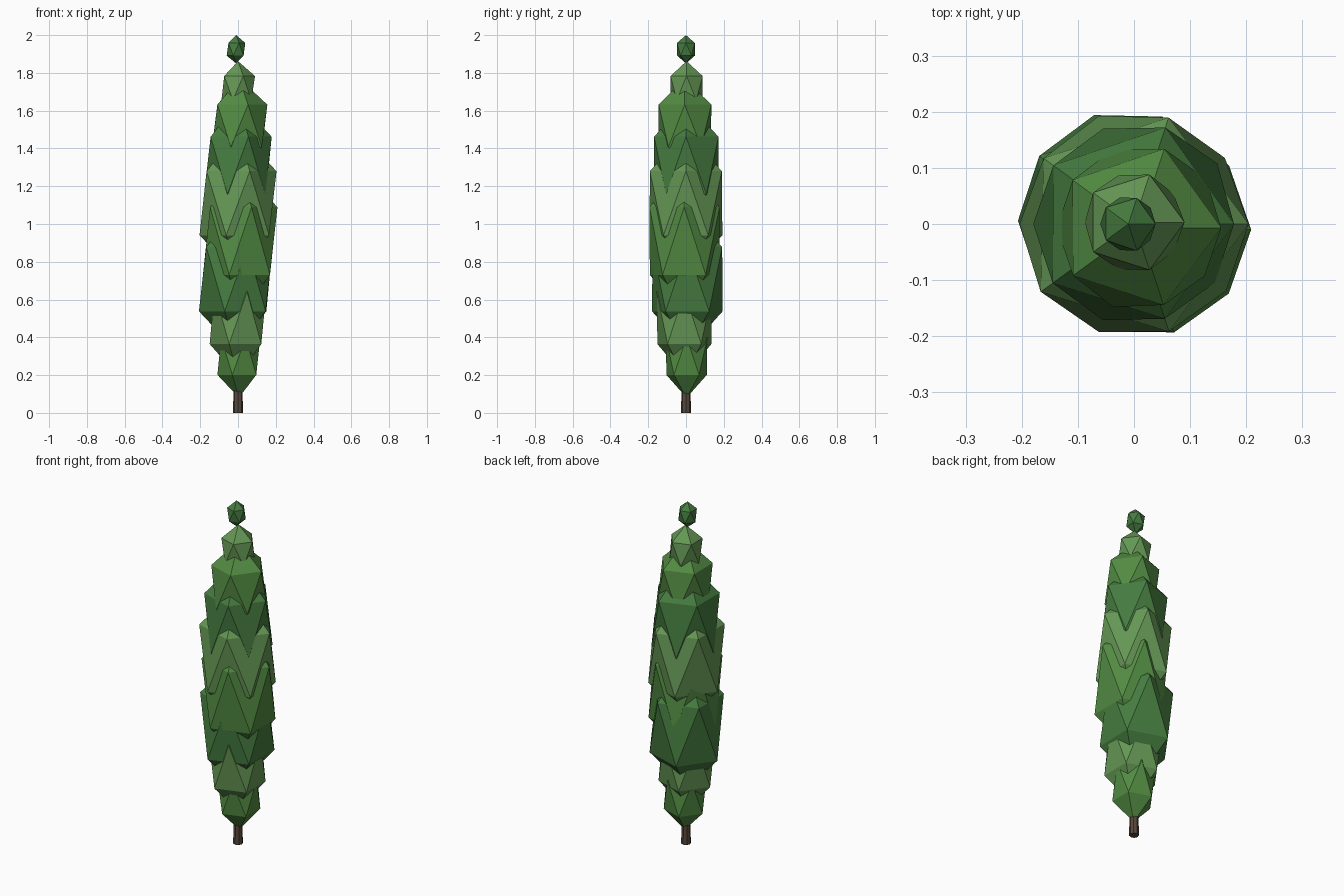
import bpy, bmesh, random
from mathutils import Vector

if "Cube" in bpy.data.objects:
    bpy.data.objects.remove(bpy.data.objects["Cube"])

random.seed(4)


def material(name, rgb):
    m = bpy.data.materials.new(name)
    m.diffuse_color = (*rgb, 1)
    m.use_nodes = True
    m.node_tree.nodes["Principled BSDF"].inputs["Base Color"].default_value = m.diffuse_color
    return m


bark = material("bark", (0.10, 0.065, 0.045))
greens = [material("leaf_mid", (0.085, 0.26, 0.055)),
          material("leaf_light", (0.13, 0.31, 0.09)),
          material("leaf_dark", (0.06, 0.20, 0.05))]


def add_object(name, bm, mat):
    mesh = bpy.data.meshes.new(name)
    bm.to_mesh(mesh)
    bm.free()
    mesh.materials.append(mat)
    obj = bpy.data.objects.new(name, mesh)
    bpy.context.collection.objects.link(obj)
    return obj


# Trunk: thin low-poly cylinder running up into the foliage
bm = bmesh.new()
bmesh.ops.create_cone(bm, cap_ends=True, segments=8, radius1=0.026,
                      radius2=0.022, depth=0.3)
add_object("trunk", bm, bark).location.z = 0.15

# Foliage clumps, bottom to top: x, y, centre z, radius, half height
clumps = [
    (0.005, 0.003, 0.300, 0.128, 0.220),
    (0.000, -0.008, 0.503, 0.170, 0.310),
    (-0.010, 0.006, 0.708, 0.218, 0.380),
    (0.012, -0.010, 0.910, 0.217, 0.400),
    (0.000, 0.000, 1.110, 0.227, 0.380),
    (0.000, 0.000, 1.310, 0.201, 0.340),
    (0.008, -0.007, 1.520, 0.164, 0.250),
    (0.000, 0.003, 1.720, 0.099, 0.142),
    (-0.010, 0.000, 1.925, 0.055, 0.075),
]
for i, (x, y, z, r, h) in enumerate(clumps):
    bm = bmesh.new()
    bmesh.ops.create_icosphere(bm, subdivisions=1, radius=1)
    for v in bm.verts:
        k = 1 if abs(v.co.z) > 0.9 else random.uniform(0.98, 1.02)
        v.co = Vector((v.co.x * r * k, v.co.y * r * k, v.co.z * h))
    add_object(f"foliage_{i + 1}", bm, greens[i % 3]).location = (x, y, z)
